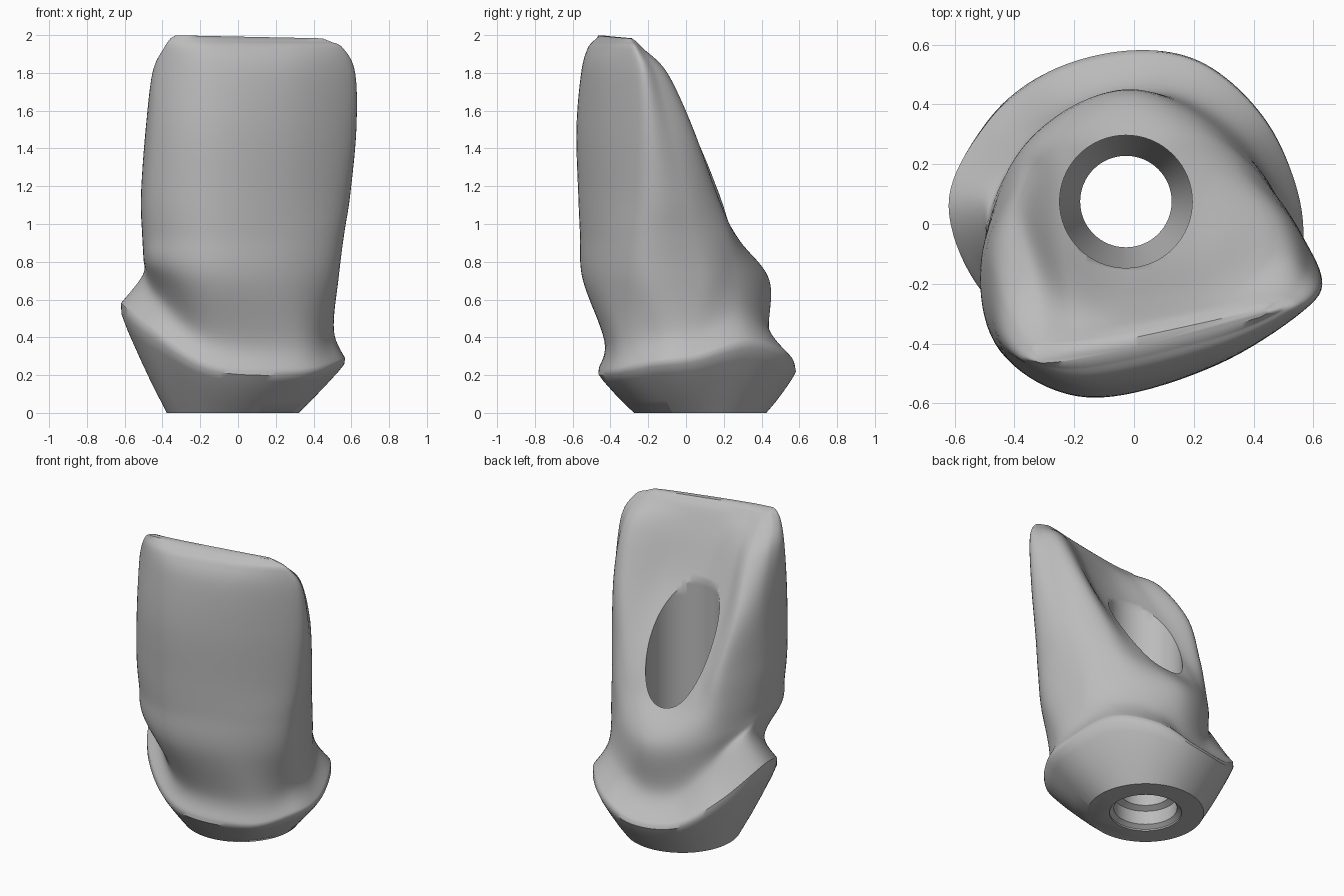
import bpy, bmesh, math
from mathutils import Vector

if "Cube" in bpy.data.objects:
    bpy.data.objects.remove(bpy.data.objects["Cube"], do_unlink=True)

AXIS = Vector((-.027, .075, 0))      # screw channel axis
BASE_RADIUS = .35
AROUND, UPWARD = 10, 8               # subdivisions between guide points

# Flared margin line, counter-clockwise from the right corner
MARGIN = [(.53, -.18, .27), (.56, .05, .3), (.45, .33, .38), (.24, .53, .32),
          (0, .575, .24), (-.28, .505, .26), (-.49, .34, .41), (-.62, .06, .58),
          (-.48, -.26, .46), (-.14, -.455, .25), (.33, -.395, .225)]

# Body cross-sections in the same order: corner, flank, ridge, hollow, ridge, flank, front
BULGE = [(.52, -.23), (.48, .08), (.34, .26), (.16, .385), (-.03, .44), (-.24, .37),
         (-.41, .2), (-.5, -.08), (-.44, -.38), (-.15, -.545), (.26, -.455)]
SHOULDER = [(.545, -.24), (.51, .03), (.36, .22), (.17, .265), (-.03, .25), (-.24, .26),
            (-.4, .19), (-.505, -.1), (-.445, -.4), (-.15, -.56), (.27, -.455)]
LOWER = [(.575, -.23), (.54, 0), (.38, .16), (.19, .14), (-.03, .12), (-.23, .15),
         (-.385, .16), (-.51, -.12), (-.45, -.42), (-.15, -.57), (.27, -.46)]
MIDDLE = [(.605, -.24), (.58, -.08), (.45, .04), (.21, -.08), (-.03, -.11), (-.24, -.05),
          (-.395, .03), (-.485, -.13), (-.44, -.43), (-.15, -.58), (.28, -.47)]
UPPER = [(.6, -.26), (.575, -.16), (.47, -.1), (.22, -.21), (-.03, -.26), (-.21, -.23),
         (-.34, -.17), (-.44, -.25), (-.42, -.43), (-.15, -.555), (.28, -.46)]
EDGE = [(.54, -.29), (.52, -.24), (.42, -.23), (.22, -.28), (-.03, -.33), (-.2, -.35),
        (-.31, -.34), (-.38, -.38), (-.37, -.46), (-.15, -.52), (.28, -.42)]


def spline(a, b, c, d, t):
    """Catmull-Rom point between b and c."""
    return b + (c - a) * (t / 2) + (a * 2 - b * 5 + c * 4 - d) * (t * t / 2) \
        + (b * 3 - a - c * 3 + d) * (t ** 3 / 2)


def closed_ring(points):
    n = len(points)
    return [spline(points[i - 1], points[i], points[(i + 1) % n], points[(i + 2) % n], s / AROUND)
            for i in range(n) for s in range(AROUND)]


def neck_point(m):
    """Pull a margin point inward and up, further in at the back and left."""
    out = Vector((m.x, m.y, 0)) - AXIS
    side = out.normalized()
    return AXIS + out * (.84 - .11 * side.y + .04 * side.x) + Vector((0, 0, m.z + .15))


def crest(p, amount, z):
    """Draw a point toward the slanted biting edge line."""
    x = max(-.31, min(.42, p.x))
    target = Vector((x, -.46 + .22 * (x + .3), 0))
    q = Vector((p.x, p.y, 0)).lerp(target, amount)
    q.z = z - .02 * p.x
    return q


def skin(name, rings):
    bm = bmesh.new()
    loops = [[bm.verts.new(p) for p in ring] for ring in rings]
    for low, high in zip(loops, loops[1:]):
        for i in range(len(low)):
            j = (i + 1) % len(low)
            bm.faces.new((low[i], low[j], high[j], high[i]))
    bm.faces.new(loops[0][::-1])
    bm.faces.new(loops[-1])
    bmesh.ops.recalc_face_normals(bm, faces=bm.faces)
    mesh = bpy.data.meshes.new(name)
    bm.to_mesh(mesh)
    bm.free()
    obj = bpy.data.objects.new(name, mesh)
    bpy.context.collection.objects.link(obj)
    return obj


# Guide sections from the margin up to the biting edge
margin = [Vector(p) for p in MARGIN]
neck = [neck_point(p) for p in margin]
bulge = [Vector((x, y, .57 + n.z * .35)) for (x, y), n in zip(BULGE, neck)]
guides = [margin, neck, bulge]
for section, z in ((SHOULDER, .94), (LOWER, 1.15), (MIDDLE, 1.5), (UPPER, 1.8), (EDGE, 1.93)):
    guides.append([Vector((x, y, z)) for x, y in section])
guides.append([crest(p, .5, 1.975) for p in guides[-1]])
guides = [closed_ring(g) for g in guides]

# Flared foot: a round base opening out to a blunt margin
foot = []
for p in guides[0]:
    out = Vector((p.x, p.y, 0)) - AXIS
    foot.append(AXIS + out.normalized() * BASE_RADIUS)
rings = [foot]
for t, swell in ((.25, .04), (.5, .06), (.75, .07), (.9, .06)):
    rings.append([a.lerp(b, t) + (a - AXIS) * swell for a, b in zip(foot, guides[0])])

# Smooth body
last = len(guides) - 1
for k in range(last):
    four = [guides[max(0, min(last, k + o))] for o in (-1, 0, 1, 2)]
    for s in range(UPWARD):
        rings.append([spline(a, b, c, d, s / UPWARD) for a, b, c, d in zip(*four)])
rings.append(guides[-1])
rings.append([crest(p, .6, 1.992) for p in guides[-1]])
body = skin("abutment_body", rings)

# Screw channel: chamfered socket, narrow seat, cone and wide shaft
profile = [(.217, -.1), (.217, .01), (.19, .03), (.19, .12), (.153, .14), (.153, .3)]
profile += [(.222, .48 + .08 * i) for i in range(24)]
turns = [2 * math.pi * i / 64 for i in range(64)]
cutter = skin("channel_cutter", [[AXIS + Vector((r * math.cos(a), r * math.sin(a), z)) for a in turns]
                                 for r, z in profile])
cutter.hide_render = True
cut = body.modifiers.new("channel", 'BOOLEAN')
cut.operation, cut.solver, cut.object = 'DIFFERENCE', 'EXACT', cutter
bpy.context.view_layer.objects.active = body
body.select_set(True)
bpy.ops.object.modifier_apply(modifier=cut.name)
bpy.data.objects.remove(cutter, do_unlink=True)

# Plain grey finish
grey = bpy.data.materials.new("plain_grey")
grey.use_nodes = True
colour = (.5, .5, .5, 1)
grey.diffuse_color = colour
grey.node_tree.nodes["Principled BSDF"].inputs["Base Color"].default_value = colour
body.data.materials.clear()
body.data.materials.append(grey)
bpy.ops.object.shade_smooth_by_angle(angle=math.radians(40))
